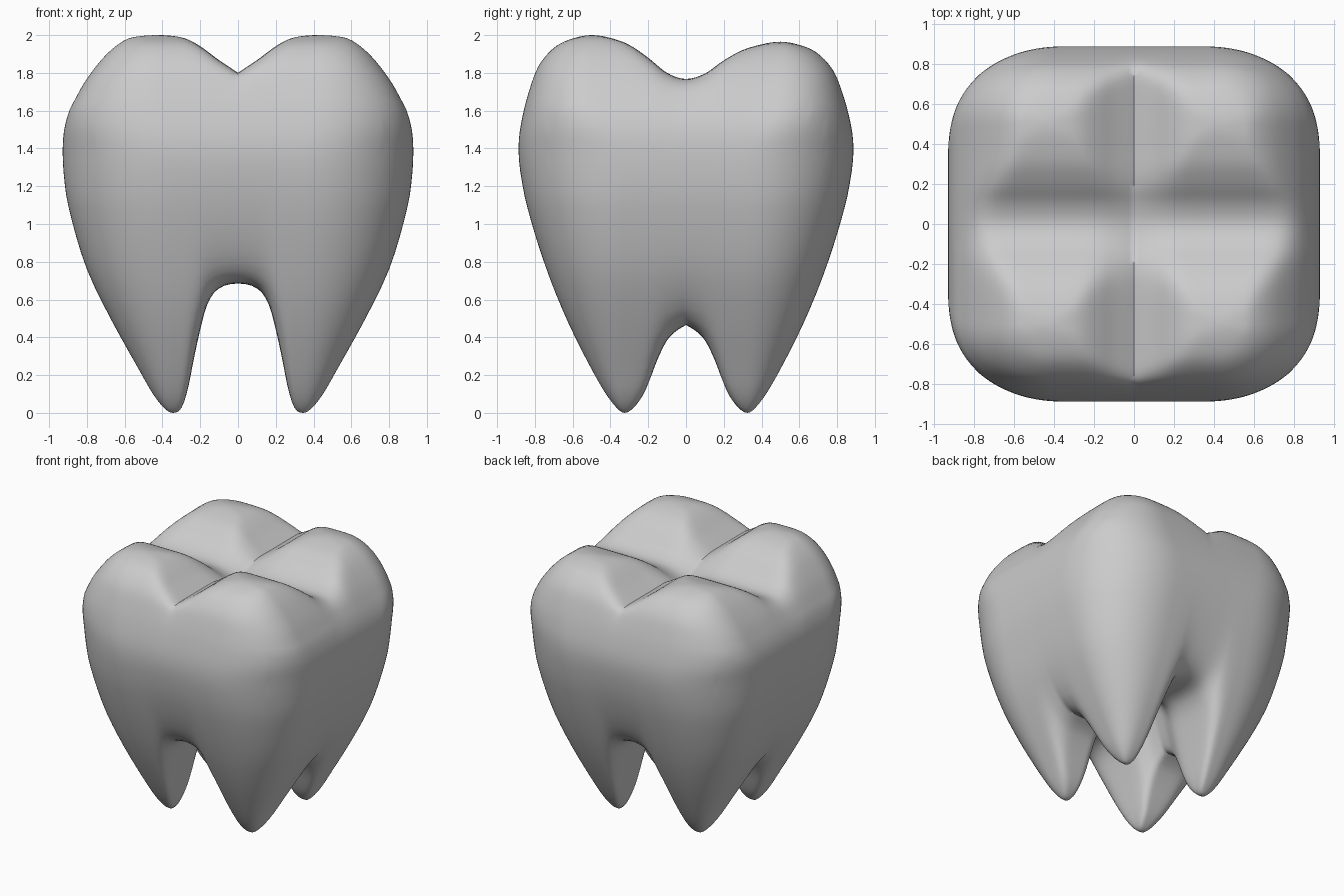
import bpy, bmesh

if "Cube" in bpy.data.objects:
    bpy.data.objects.remove(bpy.data.objects["Cube"])

N_OUT, N_IN, FINE = 24, 20, 4   # grid steps outside / inside each cusp tip


def curve(pts, steps):
    """Smooth curve of (position, depth); the last point only sets the end slope."""
    (x0, _), (x1, d1) = pts[0], pts[1]
    p = [(2 * x0 - x1, d1)] + pts
    segs, out = len(p) - 3, []
    for i in range(steps + 1):
        f = i / steps * segs
        k = min(int(f), segs - 1)
        t = f - k
        a, b, c, d = p[k:k + 4]
        out.append(tuple(0.5 * (2 * b[m] + (c[m] - a[m]) * t
                   + (2 * a[m] - 5 * b[m] + 4 * c[m] - d[m]) * t * t
                   + (3 * b[m] - a[m] - 3 * c[m] + d[m]) * t ** 3) for m in (0, 1)))
    return out


def lookup(samples, depth):
    for (x0, d0), (x1, d1) in zip(samples, samples[1:]):
        if depth <= d1:
            t = max(0, (depth - d0) / max(d1 - d0, 1e-9))
            return x0 + (x1 - x0) * t
    return samples[-1][0]


def axis(outer, inner):
    return curve(outer, N_OUT * FINE), curve(inner, N_IN * FINE)


def mixed(u, v, v_max, depth, k0, k1):
    """Outer side meeting a groove: gives outer depth and total depth."""
    k = k0 + (k1 - k0) * v / v_max
    p = u / depth * (depth ** k - v ** k) ** (1 / k)
    return p, (p ** k + v ** k) ** (1 / k)


def half_shell(ax, ay, depth, n, k0, k1, k_in):
    """One quarter of the crown or the roots: grid of x, y, depth from the tip."""
    grid = {}
    for i in range(-N_IN, N_OUT + 1):
        sx = ax[i < 0]
        u = sx[abs(i) * FINE][1]
        for j in range(-N_IN, N_OUT + 1):
            sy = ay[j < 0]
            v = sy[abs(j) * FINE][1]
            if i >= 0 and j >= 0:      # rounded outer corner
                m = max(i, j, 1e-9)
                c, s = i / m, j / m
                r = max((c ** n + s ** n) ** (1 / n), 1e-9)
                m = max(i, j) * FINE
                h = (sx[m][1] * c * c + sy[m][1] * s * s) / max(c * c + s * s, 1e-9)
                x0, y0 = sx[0][0], sy[0][0]
                grid[i, j] = (x0 + (lookup(sx, h) - x0) * c / r,
                              y0 + (lookup(sy, h) - y0) * s / r, h)
                continue
            p, q = u, v
            if i >= 0:
                p, h = mixed(u, v, ay[1][-1][1], depth, k0, k1)
            elif j >= 0:
                q, h = mixed(v, u, ax[1][-1][1], depth, k0, k1)
            else:
                h = (p ** k_in + q ** k_in) ** (1 / k_in)
            grid[i, j] = (lookup(sx, p), lookup(sy, q), h)
    return grid


# Root profiles: (position, height above the root tip)
root_x = axis([(.345, 0), (.39, .025), (.45, .1), (.525, .23), (.675, .5), (.80, .76),
               (.88, 1.02), (.92, 1.22), (.93, 1.4), (.92, 1.58)],
              [(.345, 0), (.30, .025), (.265, .13), (.235, .28), (.20, .44), (.16, .58),
               (.10, .66), (0, .685), (-.10, .66)])
root_y = axis([(.325, 0), (.37, .03), (.43, .11), (.51, .25), (.62, .47), (.72, .71),
               (.81, .98), (.87, 1.22), (.89, 1.4), (.87, 1.58)],
              [(.325, 0), (.28, .025), (.23, .09), (.19, .18), (.15, .285), (.10, .385),
               (.05, .435), (0, .465), (-.05, .495)])
# Cusp profiles: (position, depth below the cusp tip)
cusp_x = axis([(.42, 0), (.52, .006), (.60, .027), (.70, .105), (.80, .23), (.86, .335),
               (.91, .45), (.93, .6), (.91, .75)],
              [(.42, 0), (.32, .008), (.25, .03), (.18, .073), (.10, .133), (0, .2), (-.1, .27)])
cusp_y = axis([(.50, 0), (.60, .018), (.69, .06), (.77, .145), (.82, .25), (.865, .41),
               (.89, .6), (.865, .79)],
              [(.50, 0), (.40, .015), (.30, .052), (.20, .12), (.10, .2), (0, .232), (-.1, .2)])

roots = half_shell(root_x, root_y, 1.4, 2.15, 2, 5, 1.8)
crown = half_shell(cusp_x, cusp_y, .6, 2.1, 2, 4, 2.6)

# Blend the crown edge onto the root edge so both halves share one outline
for key, (x, y, d) in crown.items():
    w = (max(max(key), 0) / N_OUT) ** 7
    bx, by, _ = roots[key]
    crown[key] = (x + (bx - x) * w, y + (by - y) * w, 2 - d)

# Mirror the quarter four ways and weld
bm = bmesh.new()
for mx in (-1, 1):
    for my in (-1, 1):
        for grid in (roots, crown):
            vs = {}
            for key, (x, y, z) in grid.items():
                y *= my
                if y > 0 and z > 1.4:      # back cusps sit slightly lower
                    s = min(y / .4, 1)
                    z -= .035 * s * s * (3 - 2 * s) * (z - 1.4) / .6
                vs[key] = bm.verts.new((x * mx, y, z))
            for i in range(-N_IN, N_OUT):
                for j in range(-N_IN, N_OUT):
                    bm.faces.new((vs[i, j], vs[i + 1, j], vs[i + 1, j + 1], vs[i, j + 1]))
bmesh.ops.remove_doubles(bm, verts=bm.verts[:], dist=0.0004)
bmesh.ops.recalc_face_normals(bm, faces=bm.faces[:])
# Soften the seam around the widest part
for _ in range(6):
    band = [v for v in bm.verts if 1.2 < v.co.z < 1.6 and max(abs(v.co.x), abs(v.co.y)) > .6]
    bmesh.ops.smooth_vert(bm, verts=band, factor=0.5,
                          use_axis_x=True, use_axis_y=True, use_axis_z=True)
mesh = bpy.data.meshes.new("molar_tooth")
bm.to_mesh(mesh)
bm.free()
tooth = bpy.data.objects.new("molar_tooth", mesh)
bpy.context.collection.objects.link(tooth)

# Smooth shading with sharp grooves
bpy.context.view_layer.objects.active = tooth
tooth.select_set(True)
bpy.ops.object.shade_smooth_by_angle(angle=0.9)
